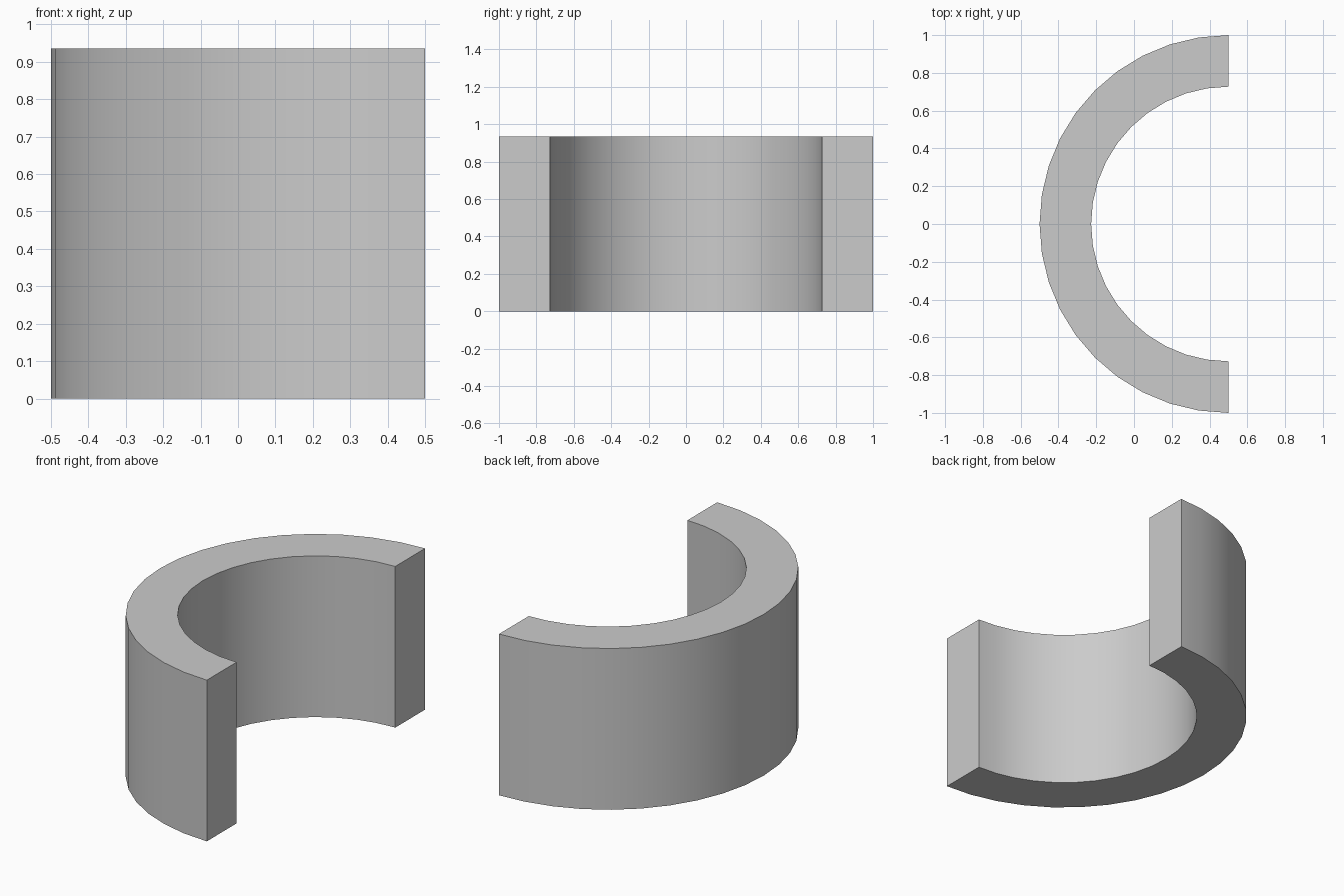
import bpy, bmesh
from math import sin, cos, pi

if "Cube" in bpy.data.objects:
    bpy.data.objects.remove(bpy.data.objects["Cube"])

OUTER, INNER, HEIGHT, SEGMENTS, CENTRE_X = 1.0, 0.727, 0.935, 20, 0.5


def arc(radius):
    """Points of a half circle that opens toward +x."""
    angles = [pi / 2 + pi * i / SEGMENTS for i in range(SEGMENTS + 1)]
    return [(CENTRE_X + radius * cos(a), radius * sin(a), 0) for a in angles]


# Half-ring footprint, made as a strip of quads
bm = bmesh.new()
outer = [bm.verts.new(p) for p in arc(OUTER)]
inner = [bm.verts.new(p) for p in arc(INNER)]
for i in range(SEGMENTS):
    bm.faces.new((outer[i], outer[i + 1], inner[i + 1], inner[i]))

# Raise it to full height
result = bmesh.ops.extrude_face_region(bm, geom=bm.faces[:], use_keep_orig=True)
top = [g for g in result["geom"] if isinstance(g, bmesh.types.BMVert)]
bmesh.ops.translate(bm, verts=top, vec=(0, 0, HEIGHT))
bmesh.ops.recalc_face_normals(bm, faces=bm.faces[:])

mesh = bpy.data.meshes.new("half_ring")
bm.to_mesh(mesh)
bm.free()
half_ring = bpy.data.objects.new("half_ring", mesh)
bpy.context.collection.objects.link(half_ring)

# Smooth curved walls, crisp rims and ends
bpy.context.view_layer.objects.active = half_ring
half_ring.select_set(True)
bpy.ops.object.shade_smooth_by_angle(angle=pi / 6)
